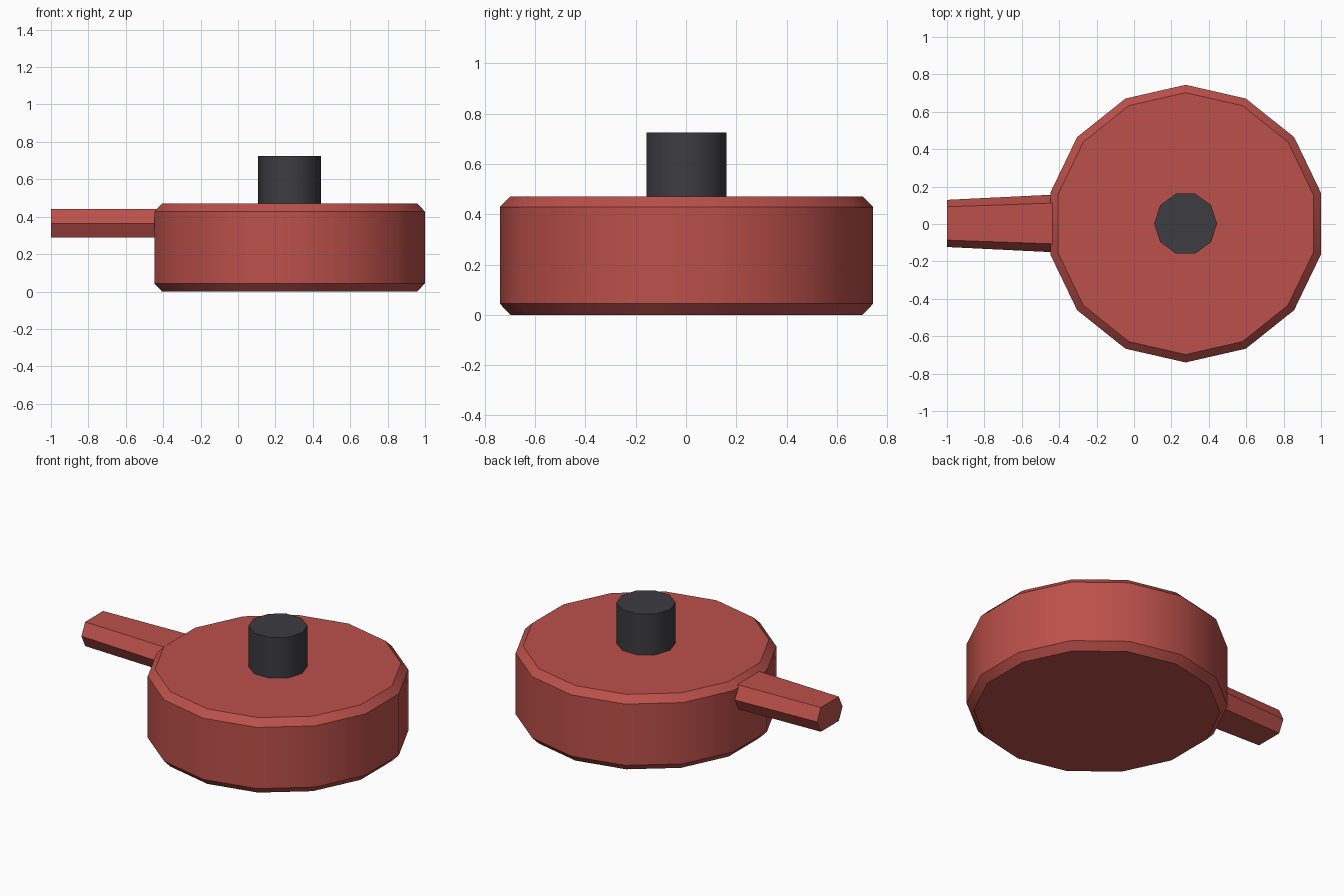
import bpy, bmesh, math
from mathutils import Vector

if "Cube" in bpy.data.objects:
    bpy.data.objects.remove(bpy.data.objects["Cube"], do_unlink=True)


def make_material(name, color):
    mat = bpy.data.materials.new(name)
    mat.use_nodes = True
    mat.diffuse_color = color
    mat.node_tree.nodes["Principled BSDF"].inputs["Base Color"].default_value = color
    return mat


def loft(name, rings, mat, smooth_angle=None):
    """Skin a list of matching point rings and close both ends."""
    bm = bmesh.new()
    loops = [[bm.verts.new(p) for p in ring] for ring in rings]
    n = len(loops[0])
    for a, b in zip(loops, loops[1:]):
        for i in range(n):
            j = (i + 1) % n
            bm.faces.new((a[i], a[j], b[j], b[i]))
    bm.faces.new(loops[0])
    bm.faces.new(loops[-1])
    bmesh.ops.recalc_face_normals(bm, faces=bm.faces)
    mesh = bpy.data.meshes.new(name)
    bm.to_mesh(mesh)
    bm.free()
    mesh.materials.append(mat)
    obj = bpy.data.objects.new(name, mesh)
    bpy.context.collection.objects.link(obj)
    if smooth_angle:
        bpy.ops.object.select_all(action='DESELECT')
        obj.select_set(True)
        bpy.context.view_layer.objects.active = obj
        bpy.ops.object.shade_smooth_by_angle(angle=math.radians(smooth_angle))
    return obj


def circle(center, radius, z, sides, start):
    return [Vector((center[0] + radius * math.cos(start + math.tau * i / sides),
                    center[1] + radius * math.sin(start + math.tau * i / sides), z))
            for i in range(sides)]


def hexagon(x, half_width, half_top):
    """Squashed hexagon across the handle, at a constant height."""
    mid, rise = 0.365, 0.076
    section = [(half_width, 0), (half_top, rise), (-half_top, rise),
               (-half_width, 0), (-half_top, -rise), (half_top, -rise)]
    return [Vector((x, 0.003 + y, mid + z)) for y, z in section]


red = make_material("red enamel", (0.5, 0.08, 0.069, 1))
dark = make_material("dark grey", (0.045, 0.045, 0.054, 1))

center = (0.276, 0.002)

# Body with chamfered rims
body_profile = [(0.7, 0), (0.742, 0.044), (0.742, 0.428), (0.7, 0.47)]
loft("pan_body", [circle(center, r, z, 14, math.pi / 2) for r, z in body_profile], red, 40)

# Knob on top
loft("lid_knob", [circle(center, 0.168, z, 10, 0) for z in (0.46, 0.725)], dark, 40)

# Handle, narrowing outward
loft("handle", [hexagon(-1.0, 0.126, 0.089), hexagon(-0.41, 0.155, 0.11)], red)
